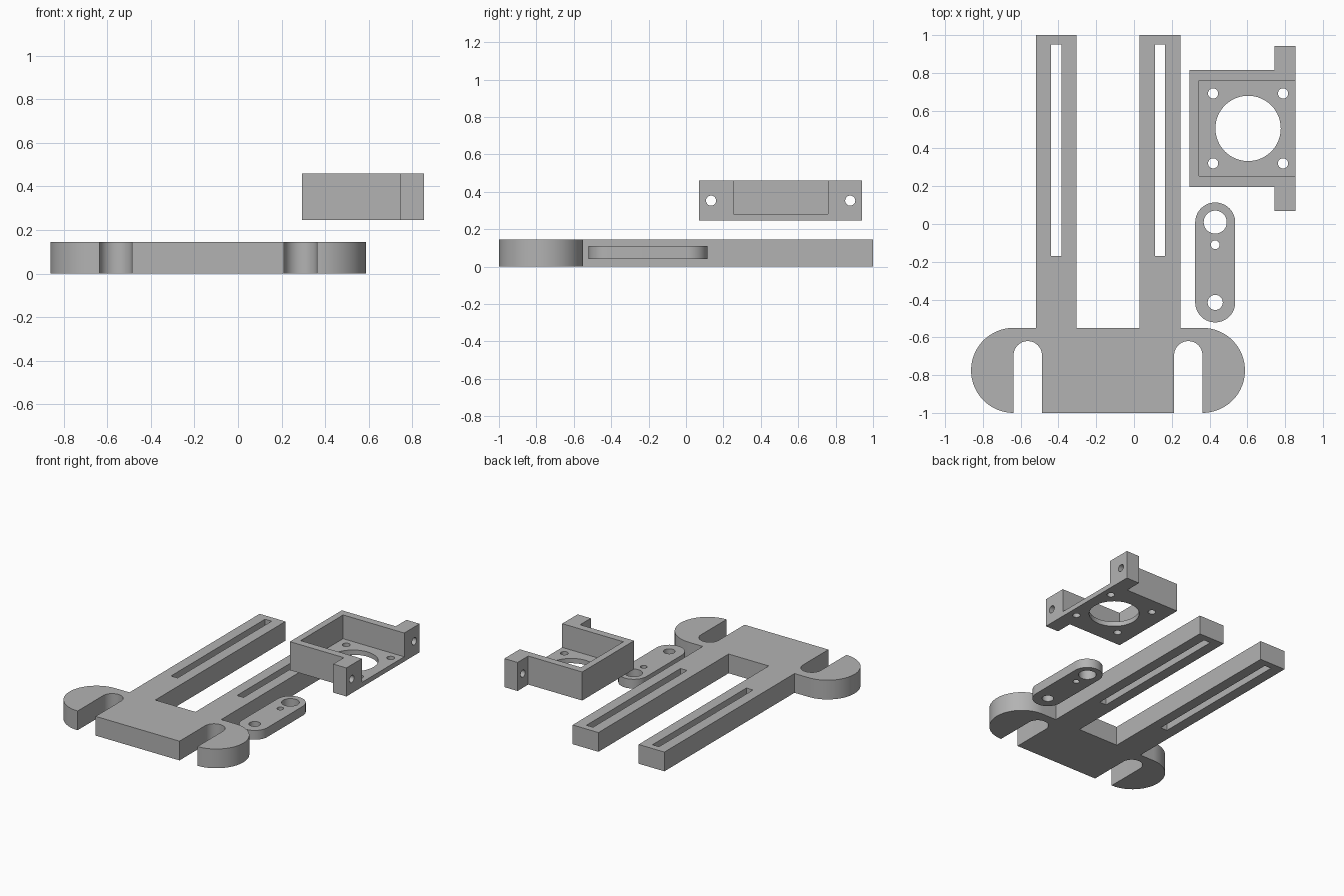
import bpy, bmesh
from math import pi, sin, cos, radians

default = bpy.data.objects.get("Cube")
if default:
    bpy.data.objects.remove(default, do_unlink=True)

grey = bpy.data.materials.new("plain_grey")
grey.use_nodes = True
GREY = (0.45, 0.45, 0.45, 1)
grey.diffuse_color = GREY
grey.node_tree.nodes["Principled BSDF"].inputs["Base Color"].default_value = GREY


def arc(cx, cy, r, start, end, steps=32):
    angles = [radians(start + (end - start) * i / steps) for i in range(steps + 1)]
    return [(cx + r * cos(a), cy + r * sin(a)) for a in angles]


def circle(cx, cy, r, steps=48):
    return arc(cx, cy, r, 0, 360, steps)[:-1]


def rect(x0, x1, y0, y1):
    return [(x0, y0), (x1, y0), (x1, y1), (x0, y1)]


def baked(obj):
    """Mesh of an object with its curve fill or modifiers applied."""
    deps = bpy.context.evaluated_depsgraph_get()
    return bpy.data.meshes.new_from_object(obj.evaluated_get(deps))


def plate(name, loops, z0, z1):
    """Flat plate: the first loop is the outline, the others are holes."""
    curve = bpy.data.curves.new(name, "CURVE")
    curve.dimensions = "2D"
    curve.fill_mode = "BOTH"
    curve.extrude = (z1 - z0) / 2
    for loop in loops:
        spline = curve.splines.new("POLY")
        spline.points.add(len(loop) - 1)
        for point, (x, y) in zip(spline.points, loop):
            point.co = (x, y, 0, 1)
        spline.use_cyclic_u = True
    temp = bpy.data.objects.new(name + "_outline", curve)
    bpy.context.collection.objects.link(temp)
    mesh = baked(temp)
    bpy.data.objects.remove(temp)

    bm = bmesh.new()
    bm.from_mesh(mesh)
    bmesh.ops.remove_doubles(bm, verts=bm.verts, dist=0.0001)
    bmesh.ops.translate(bm, verts=bm.verts, vec=(0, 0, (z0 + z1) / 2))
    bmesh.ops.recalc_face_normals(bm, faces=bm.faces)
    bm.to_mesh(mesh)
    bm.free()
    mesh.name = name
    mesh.materials.clear()
    mesh.materials.append(grey)
    obj = bpy.data.objects.new(name, mesh)
    bpy.context.collection.objects.link(obj)
    return obj


def cut(obj, cutter):
    mod = obj.modifiers.new("cut", "BOOLEAN")
    mod.operation = "DIFFERENCE"
    mod.solver = "EXACT"
    mod.object = cutter
    obj.data = baked(obj)
    obj.modifiers.clear()
    bpy.data.objects.remove(cutter)


# Fork plate: half outline mirrored about its own centre line
MID = -0.1375
half = [(0.35, -1)]
half += arc(0.425, -0.695, 0.075, 180, 0)
half += arc(0.5, -0.775, 0.225, -90, 90, 48)
half += [(0.3825, -0.55), (0.3825, 1), (0.1675, 1), (0.1675, -0.55)]
outline = [(MID + x, y) for x, y in half] + [(MID - x, y) for x, y in reversed(half)]
slots = [rect(MID + s * 0.275 - 0.0275, MID + s * 0.275 + 0.0275, -0.17, 0.95)
         for s in (-1, 1)]
fork = plate("slotted_fork_plate", [outline] + slots, 0, 0.145)

# Link arm with three holes
LX, LR = 0.43, 0.106
link_outline = arc(LX, 0.008, LR, 0, 180) + arc(LX, -0.415, LR, 180, 360)
link_holes = [circle(LX, 0.01, 0.061), circle(LX, -0.11, 0.023), circle(LX, -0.415, 0.04)]
link = plate("link_arm", [link_outline] + link_holes, 0.04, 0.11)

# Motor bracket: eared block with a pocket open on one side
BY = 0.506
side = [(0.295, -0.309), (0.745, -0.309), (0.745, -0.436), (0.855, -0.436)]
block = [(x, BY + y) for x, y in side] + [(x, BY - y) for x, y in reversed(side)]
holes = [circle(0.604, BY, 0.173, 64)]
holes += [circle(0.604 + i * 0.185, BY + j * 0.185, 0.027, 32)
          for i in (-1, 1) for j in (-1, 1)]
bracket = plate("motor_bracket", [block] + holes, 0.245, 0.46)
cut(bracket, plate("pocket_cutter", [rect(0.345, 1, BY - 0.253, BY + 0.253)], 0.281, 0.6))

# Screw holes through the bracket ears
for s in (-1, 1):
    bpy.ops.mesh.primitive_cylinder_add(vertices=32, radius=0.027, depth=0.3,
                                        location=(0.8, BY + s * 0.372, 0.3525),
                                        rotation=(0, pi / 2, 0))
    drill = bpy.context.object
    drill.data.materials.append(grey)
    cut(bracket, drill)

# Smooth the round walls, keep the edges sharp
bpy.ops.object.select_all(action="DESELECT")
for obj in (fork, link, bracket):
    obj.select_set(True)
bpy.context.view_layer.objects.active = fork
bpy.ops.object.shade_smooth_by_angle(angle=radians(30))
